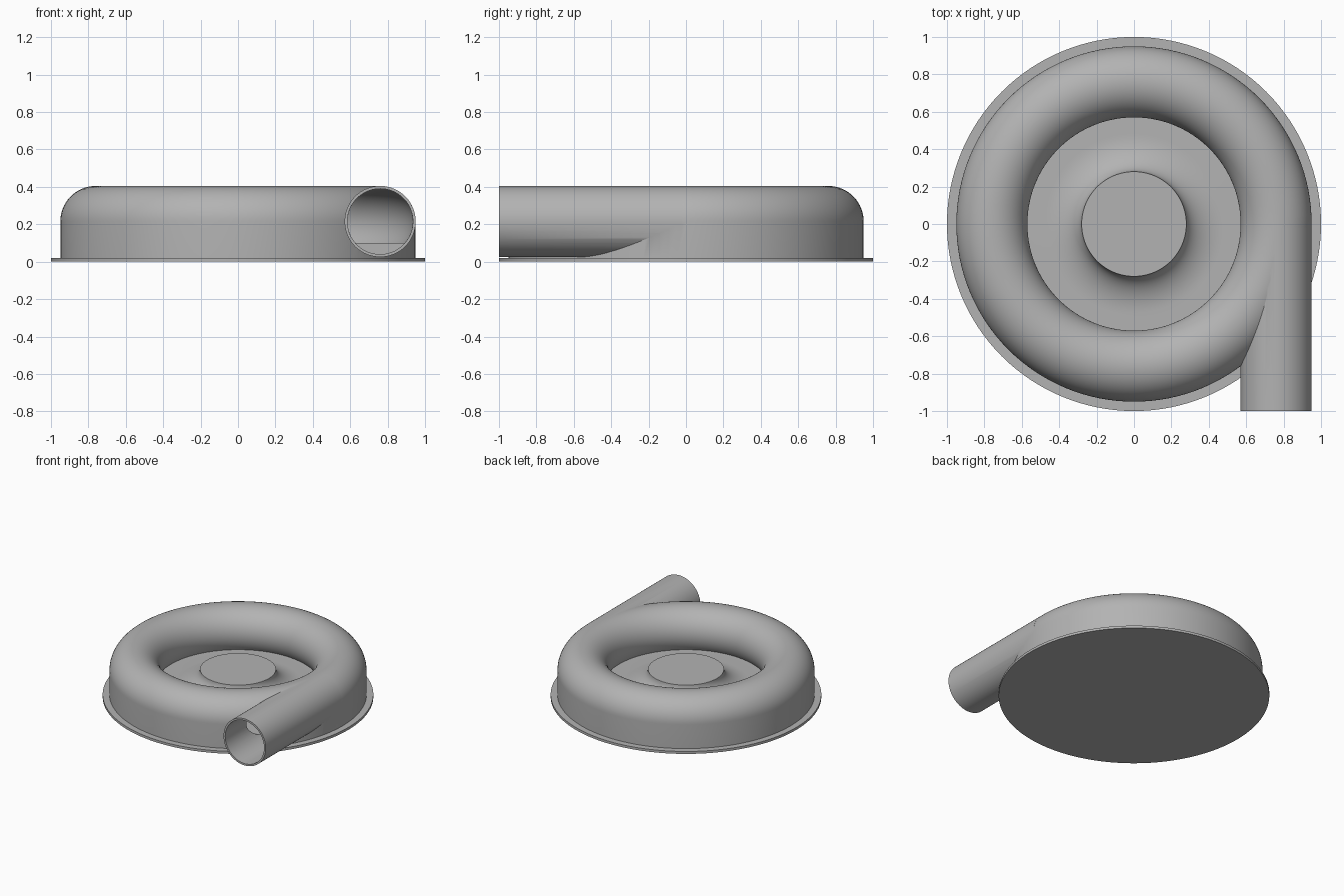
import bpy, bmesh, math
from mathutils import Matrix, Vector

if "Cube" in bpy.data.objects:
    bpy.data.objects.remove(bpy.data.objects["Cube"], do_unlink=True)

RING_R, RING_Z = 0.76, 0.215      # centre of the ring channel
TUBE, BORE = 0.19, 0.175          # outer and inner channel radius
FLOOR, HUB_R, HUB_Z = 0.10, 0.28, 0.225

grey = bpy.data.materials.new("plain grey")
grey.use_nodes = True
colour = (0.45, 0.45, 0.45, 1)
grey.diffuse_color = colour
grey.node_tree.nodes["Principled BSDF"].inputs["Base Color"].default_value = colour


def finish(bm, name):
    bmesh.ops.remove_doubles(bm, verts=bm.verts, dist=1e-5)
    bmesh.ops.recalc_face_normals(bm, faces=bm.faces)
    mesh = bpy.data.meshes.new(name)
    bm.to_mesh(mesh)
    bm.free()
    mesh.materials.append(grey)
    obj = bpy.data.objects.new(name, mesh)
    bpy.context.collection.objects.link(obj)
    return obj


def revolve(name, profile, closed=False, steps=128):
    bm = bmesh.new()
    verts = [bm.verts.new((r, 0, z)) for r, z in profile]
    edges = [bm.edges.new(pair) for pair in zip(verts, verts[1:])]
    if closed:
        edges.append(bm.edges.new((verts[-1], verts[0])))
    bmesh.ops.spin(bm, geom=verts + edges, cent=(0, 0, 0), axis=(0, 0, 1),
                   angle=math.tau, steps=steps)
    return finish(bm, name)


def rod(name, radius, y0, y1):
    bm = bmesh.new()
    place = Matrix.Translation(Vector((RING_R, (y0 + y1) / 2, RING_Z)))
    bmesh.ops.create_cone(bm, cap_ends=True, segments=96, radius1=radius,
                          radius2=radius, depth=y1 - y0,
                          matrix=place @ Matrix.Rotation(math.pi / 2, 4, "X"))
    return finish(bm, name)


def arc(radius, start, end, count):
    angles = [start + (end - start) * i / count for i in range(count + 1)]
    return [(RING_R + radius * math.cos(a), RING_Z + radius * math.sin(a))
            for a in angles]


def combine(target, tool, operation):
    mod = target.modifiers.new(operation, "BOOLEAN")
    mod.operation, mod.solver, mod.object = operation, "EXACT", tool
    bpy.context.view_layer.objects.active = target
    bpy.ops.object.modifier_apply(modifier=mod.name)
    bpy.data.objects.remove(tool, do_unlink=True)


def smooth(obj):
    obj.data.shade_smooth()
    obj.data.set_sharp_from_angle(angle=math.radians(30))


# Base plate
smooth(revolve("base_plate", [(0, 0), (1, 0), (1, 0.02), (0, 0.02)]))

# Casing: straight outer wall, round ring, flat floor, flared hub
dip = math.asin((RING_Z - FLOOR) / TUBE)
profile = [(0, 0.01), (RING_R + TUBE, 0.01)]
profile += arc(TUBE, 0, math.pi + dip, 40)
for i in range(15):
    a = math.pi / 2 * i / 14
    profile.append((HUB_R + 0.2 * (1 - math.sin(a)),
                    FLOOR + (HUB_Z - FLOOR) * (1 - math.cos(a))))
profile.append((0, HUB_Z))
casing = revolve("ring_casing", profile)

# Outlet pipe joined at a tangent
combine(casing, rod("outlet_pipe", TUBE, -1, -0.02), "UNION")

# Hollow channel and pipe bore
dip = math.asin((RING_Z - FLOOR) / BORE)
channel = revolve("channel_cutter", arc(BORE, -dip, math.pi + dip, 40), closed=True)
combine(casing, channel, "DIFFERENCE")
combine(casing, rod("bore_cutter", BORE, -1.1, -0.01), "DIFFERENCE")
smooth(casing)
